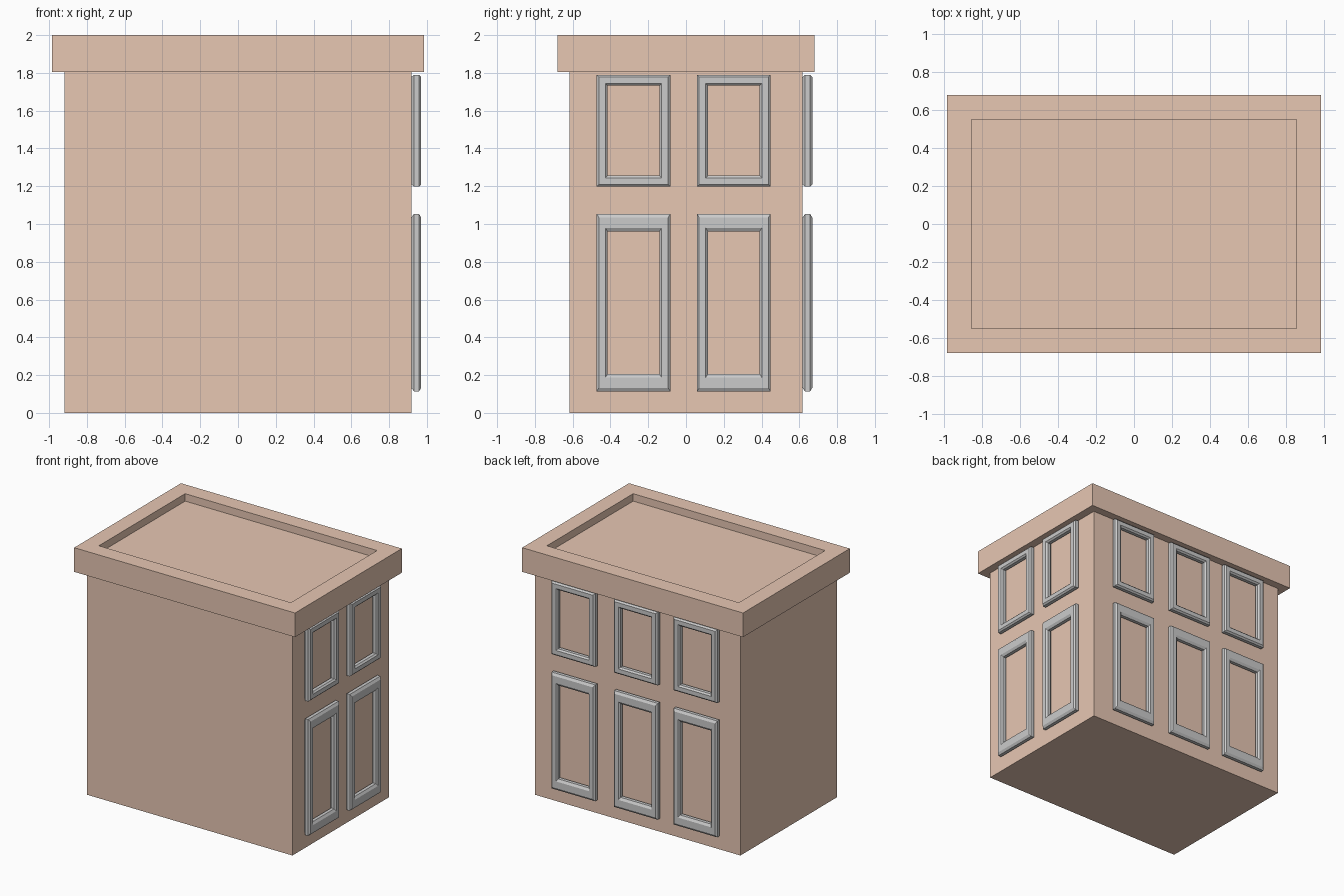
import bpy, bmesh, math

if "Cube" in bpy.data.objects:
    bpy.data.objects.remove(bpy.data.objects["Cube"])

def mesh_object(name, bm):
    bmesh.ops.recalc_face_normals(bm, faces=bm.faces)
    me = bpy.data.meshes.new(name)
    bm.to_mesh(me)
    bm.free()
    ob = bpy.data.objects.new(name, me)
    bpy.context.collection.objects.link(ob)
    return ob

def bridge(bm, a, b):
    for i in range(4):
        j = (i + 1) % 4
        bm.faces.new((a[i], a[j], b[j], b[i]))

CORNERS = ((-1, -1), (1, -1), (1, 1), (-1, 1))
BX, BY = 0.918, 0.617          # body half sizes

# Building: walls, overhanging parapet and recessed roof as stacked rectangles
bm = bmesh.new()
sections = [(BX, BY, 0), (BX, BY, 1.805), (0.986, 0.681, 1.805),
            (0.986, 0.681, 2.0), (0.857, 0.55, 2.0), (0.857, 0.55, 1.94)]
rings = [[bm.verts.new((sx * hx, sy * hy, z)) for sx, sy in CORNERS]
         for hx, hy, z in sections]
for a, b in zip(rings, rings[1:]):
    bridge(bm, a, b)
bm.faces.new(rings[0])
bm.faces.new(rings[-1])
building = mesh_object("building_body", bm)
mat = bpy.data.materials.new("wall_tan")
mat.diffuse_color = (0.8, 0.57, 0.45, 1)
mat.use_nodes = True
mat.node_tree.nodes["Principled BSDF"].inputs["Base Color"].default_value = mat.diffuse_color
building.data.materials.append(mat)

# Window frame: chamfered section (inset, depth) swept round a rectangle
PROFILE = [(0.012, 0), (0, 0.013), (0, 0.04), (0.012, 0.052),
           (0.046, 0.052), (0.058, 0.04), (0.058, 0.013), (0.046, 0)]
W, H = 0.39, 0.592
bm = bmesh.new()
rings = [[bm.verts.new((sx * (W / 2 - u), d, sz * (H / 2 - u))) for sx, sz in CORNERS]
         for u, d in PROFILE]
for i, ring in enumerate(rings):
    bridge(bm, ring, rings[(i + 1) % len(rings)])
master = mesh_object("window_frame", bm)
frame_mesh = master.data
bpy.data.objects.remove(master)

def frame(name, loc, height, angle=0):
    ob = bpy.data.objects.new(name, frame_mesh)
    ob.location = loc
    ob.rotation_euler.z = angle
    ob.scale.z = height / H
    bpy.context.collection.objects.link(ob)

# Two rows of frames on the right and back walls
for row, z0, z1 in (("upper", 1.198, 1.79), ("lower", 0.114, 1.053)):
    zc, h = (z0 + z1) / 2, z1 - z0
    for i, y in enumerate((-0.278, 0.253)):
        frame(f"right_{row}_window_frame_{i + 1}", (BX, y, zc), h, -math.pi / 2)
    for i, x in enumerate((-0.545, -0.013, 0.545)):
        frame(f"back_{row}_window_frame_{i + 1}", (x, BY, zc), h)
